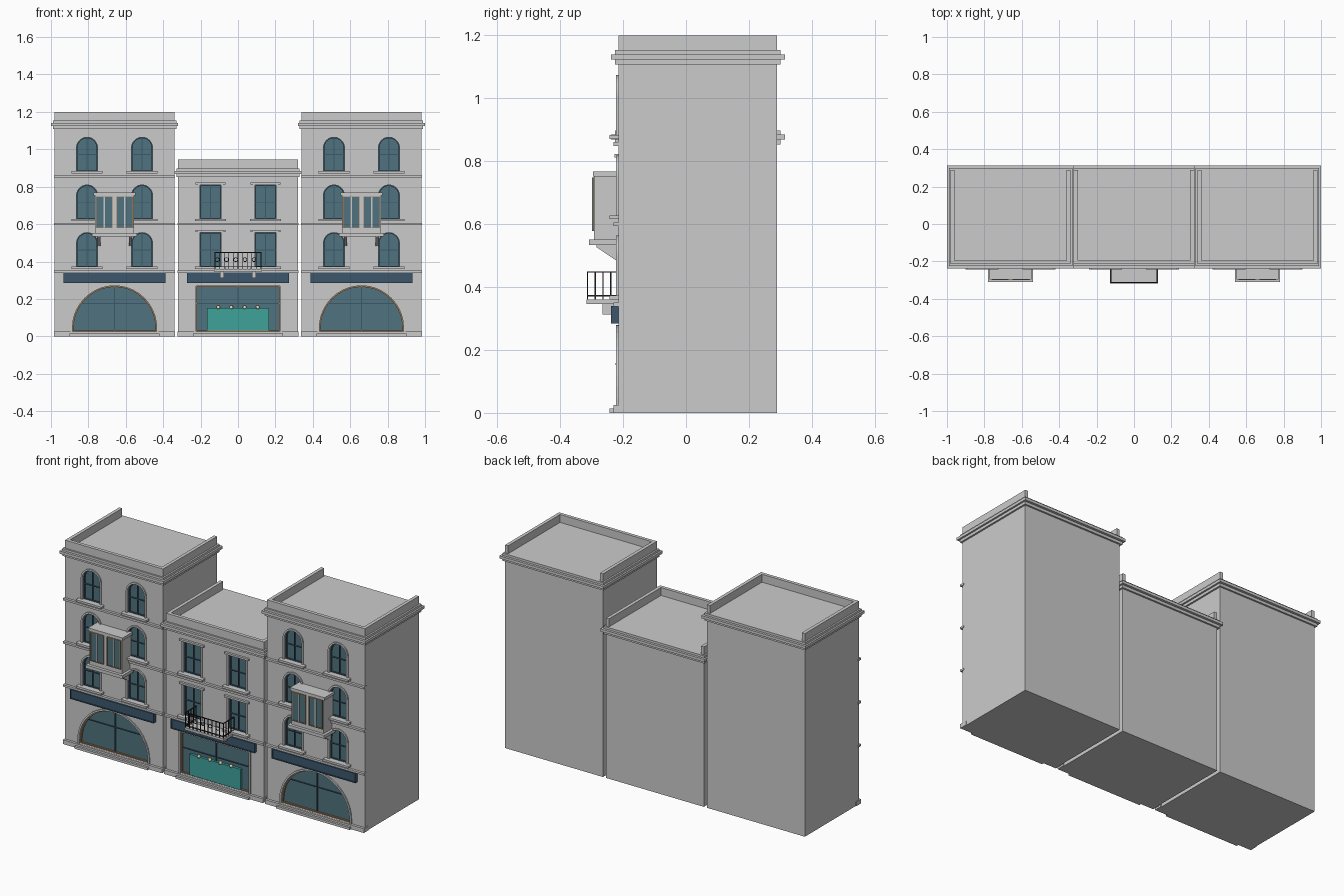
import bpy, bmesh, math
from mathutils import Matrix, Vector

if "Cube" in bpy.data.objects:
    bpy.data.objects.remove(bpy.data.objects["Cube"])

FY, BY = -0.215, 0.29          # front and back wall planes
CY = (FY + BY) / 2


def mat(name, rgb):
    m = bpy.data.materials.new(name)
    m.diffuse_color = (*rgb, 1)
    m.use_nodes = True
    m.node_tree.nodes["Principled BSDF"].inputs["Base Color"].default_value = m.diffuse_color
    return m


GLASS = mat("glass", (0.08, 0.17, 0.21))
NAVY = mat("navy", (0.045, 0.095, 0.15))
TEAL = mat("teal", (0.05, 0.36, 0.33))
WOOD = mat("wood", (0.42, 0.22, 0.1))
IRON = mat("iron", (0.02, 0.02, 0.02))
CREAM = mat("cream", (0.85, 0.75, 0.5))


def finish(name, bm, m=None):
    bmesh.ops.recalc_face_normals(bm, faces=bm.faces)
    me = bpy.data.meshes.new(name)
    bm.to_mesh(me)
    bm.free()
    ob = bpy.data.objects.new(name, me)
    bpy.context.collection.objects.link(ob)
    if m:
        me.materials.append(m)
    return ob


def add_box(bm, x0, x1, y0, y1, z0, z1):
    c = Vector(((x0 + x1) / 2, (y0 + y1) / 2, (z0 + z1) / 2))
    s = Matrix.Diagonal((x1 - x0, y1 - y0, z1 - z0, 1))
    bmesh.ops.create_cube(bm, size=1, matrix=Matrix.Translation(c) @ s)


def box(name, *dims, m=None):
    bm = bmesh.new()
    add_box(bm, *dims)
    return finish(name, bm, m)


def outline(cx, hw, z0, z1, arch, n=20):
    """Opening outline in x,z: rectangle or round-headed."""
    if not arch:
        return [(cx - hw, z0), (cx + hw, z0), (cx + hw, z1), (cx - hw, z1)]
    zs = z1 - hw
    arc = [(cx + hw * math.cos(math.pi * i / n), zs + hw * math.sin(math.pi * i / n)) for i in range(n + 1)]
    return [(cx - hw, z0), (cx + hw, z0)] + arc


def add_prism(bm, pts, y0, y1):
    a = [bm.verts.new((x, y0, z)) for x, z in pts]
    b = [bm.verts.new((x, y1, z)) for x, z in pts]
    bm.faces.new(a)
    bm.faces.new(b[::-1])
    for i in range(len(pts)):
        j = (i + 1) % len(pts)
        bm.faces.new((a[i], b[i], b[j], a[j]))


def prism(name, pts, y0, y1, m=None):
    bm = bmesh.new()
    add_prism(bm, pts, y0, y1)
    return finish(name, bm, m)


def ring(name, outer, inner, y0, y1, m=None):
    bm = bmesh.new()
    loops = [[bm.verts.new((x, y, z)) for x, z in p] for p, y in
             ((outer, y0), (inner, y0), (inner, y1), (outer, y1))]
    n = len(outer)
    for k in range(4):
        p, q = loops[k], loops[(k + 1) % 4]
        for i in range(n):
            j = (i + 1) % n
            bm.faces.new((p[i], p[j], q[j], q[i]))
    return finish(name, bm, m)


def opening(name, cx, hw, z0, z1, arch, trim, frame, fmat, bar_z):
    """Glass, sash frame, glazing bars and raised surround of one opening."""
    o = outline(cx, hw, z0, z1, arch)
    prism(name + "_glass", o, -0.2, -0.188, GLASS)
    ring(name + "_frame", o, outline(cx, hw - frame, z0 + frame, z1 - frame, arch), -0.209, -0.199, fmat)
    ring(name + "_surround", outline(cx, hw + trim, z0 - 0.005, z1 + trim, arch),
         outline(cx, hw, z0, z1, arch), -0.222, FY + 0.002)
    bm = bmesh.new()
    w = 0.002
    add_box(bm, cx - w, cx + w, -0.206, -0.199, z0, z1 - frame)
    h = hw
    zs = z1 - hw
    if arch and bar_z > zs:
        h = math.sqrt(hw ** 2 - (bar_z - zs) ** 2)
    add_box(bm, cx - h, cx + h, -0.206, -0.199, bar_z - w, bar_z + w)
    finish(name + "_bars", bm, NAVY)


def building(tag, cx, top, arch, rows):
    # body with recessed openings
    body = box(tag + "_body", cx - 0.32, cx + 0.32, FY, BY, 0, top + 0.01)
    specs = [("shopfront", cx, 0.225, 0.026, 0.27, 0.01, 0.006, WOOD, 0.175)]
    for r in range(rows):
        z = 0.372 + 0.255 * r
        for s in (-1, 1):
            specs.append((f"window_{r}_{'left' if s < 0 else 'right'}", cx + s * 0.147,
                          0.056, z, z + 0.182, 0.01, 0.005, NAVY, z + 0.09))
    bm = bmesh.new()
    for s in specs:
        add_prism(bm, outline(s[1], s[2], s[3], s[4], arch), FY - 0.05, -0.19)
    cutter = finish(tag + "_cutter", bm)
    cutter.hide_render = True
    mod = body.modifiers.new("openings", "BOOLEAN")
    mod.operation, mod.solver, mod.object = "DIFFERENCE", "EXACT", cutter
    bpy.context.view_layer.objects.active = body
    bpy.ops.object.modifier_apply(modifier=mod.name)
    bpy.data.objects.remove(cutter)

    for n, x, hw, z0, z1, trim, fr, fm, bz in specs:
        opening(f"{tag}_{n}", x, hw, z0, z1, arch, trim, fr, fm, bz)
        if n != "shopfront":
            box(f"{tag}_{n}_sill", x - 0.083, x + 0.083, -0.243, FY + 0.01, z0 - 0.011, z0 + 0.001)
            if not arch:
                box(f"{tag}_{n}_lintel", x - 0.08, x + 0.08, -0.228, FY + 0.01, z1 + 0.003, z1 + 0.014)
    # string courses, plinth and doorstep
    for r in range(rows):
        z = 0.345 + 0.255 * r
        box(f"{tag}_string_course_{r}", cx - 0.324, cx + 0.324, -0.23, FY + 0.01, z - 0.006, z + 0.006)
    box(tag + "_plinth", cx - 0.324, cx + 0.324, -0.23, FY + 0.03, 0, 0.025)
    box(tag + "_doorstep", cx - 0.24, cx + 0.24, -0.243, FY, 0, 0.014)
    # stepped cornice
    for i, (e, g, a, b) in enumerate(((0.01, 0.01, 0, 0.016), (0.02, 0.024, 0.016, 0.032), (0.01, 0.01, 0.032, 0.045))):
        box(f"{tag}_cornice_{i}", cx - 0.32 - e, cx + 0.32 + e, FY - g, BY + g, top + a, top + b)
    # parapet open at the back
    z0, z1 = top + 0.04, top + 0.092
    box(tag + "_parapet_front", cx - 0.32, cx + 0.32, FY, FY + 0.02, z0, z1)
    for s in (-1, 1):
        xs = sorted((cx + s * 0.32, cx + s * 0.3))
        box(f"{tag}_parapet_side_{s}", *xs, FY + 0.02, BY, z0, z1)
    # sign board with rim
    box(tag + "_sign_board", cx - 0.268, cx + 0.268, -0.234, FY, 0.288, 0.336, m=NAVY)
    ring(tag + "_sign_rim", outline(cx, 0.273, 0.284, 0.34, False),
         outline(cx, 0.268, 0.289, 0.335, False), -0.238, FY, NAVY)


def bay(tag, cx):
    # projecting oriel with two paired windows, floor slab and brackets
    box(tag + "_bay_body", cx - 0.105, cx + 0.105, -0.292, FY + 0.01, 0.55, 0.757)
    box(tag + "_bay_roof", cx - 0.113, cx + 0.113, -0.296, FY + 0.01, 0.752, 0.768)
    box(tag + "_bay_floor", cx - 0.12, cx + 0.12, -0.309, FY + 0.01, 0.533, 0.552)
    for s in (-1, 1):
        x = cx + s * 0.055
        o = outline(x, 0.045, 0.578, 0.748, False)
        prism(f"{tag}_bay_glass_{s}", o, -0.295, -0.29, GLASS)
        ring(f"{tag}_bay_frame_{s}", o, outline(x, 0.041, 0.582, 0.744, False), -0.299, -0.29, WOOD)
        box(f"{tag}_bay_mullion_{s}", x - 0.004, x + 0.004, -0.299, -0.29, 0.58, 0.746)
        bm = bmesh.new()
        xb = cx + s * 0.085
        prof = [(-0.285, 0.535), (FY + 0.005, 0.535), (FY + 0.005, 0.482), (FY - 0.003, 0.482), (-0.285, 0.527)]
        vs = [bm.verts.new((xb - 0.009, y, z)) for y, z in prof]
        f = bm.faces.new(vs)
        ex = bmesh.ops.extrude_face_region(bm, geom=[f])["geom"]
        bmesh.ops.translate(bm, vec=(0.018, 0, 0), verts=[v for v in ex if isinstance(v, bmesh.types.BMVert)])
        finish(f"{tag}_bay_bracket_{s}", bm)


building("left", -0.66, 1.108, True, 3)
building("middle", 0, 0.853, False, 2)
building("right", 0.66, 1.108, True, 3)
bay("left", -0.66)
bay("right", 0.66)

# shop counter and hanging lamps
box("counter_panel", -0.167, 0.167, -0.215, -0.199, 0.03, 0.152, m=TEAL)
bm = bmesh.new()
for i in range(4):
    bmesh.ops.create_uvsphere(bm, u_segments=12, v_segments=8, radius=0.01,
                              matrix=Matrix.Translation((-0.105 + 0.07 * i, -0.214, 0.155)))
finish("shop_lamps", bm, CREAM)

# balcony slab and brackets
box("balcony_slab", -0.128, 0.128, -0.317, FY + 0.01, 0.346, 0.36)
for s in (-1, 1):
    box(f"balcony_bracket_{s}", s * 0.085 - 0.01, s * 0.085 + 0.01, -0.265, FY + 0.01, 0.312, 0.347)

# wrought iron railing
bm = bmesh.new()
r, yf = 0.0022, -0.313
for z in (0.372, 0.448):
    add_box(bm, -0.125, 0.125, yf - r, yf + r, z - r, z + r)
    for x in (-0.123, 0.123):
        add_box(bm, x - r, x + r, yf, FY, z - r, z + r)
for i in range(11):
    x = -0.123 + 0.0246 * i
    add_box(bm, x - r * 0.8, x + r * 0.8, yf - r, yf + r, 0.359, 0.45)
for x in (-0.123, 0.123):
    for k in range(1, 5):
        y = yf + 0.0246 * k
        add_box(bm, x - r, x + r, y - r * 0.8, y + r * 0.8, 0.359, 0.45)
finish("balcony_railing", bm, IRON)
for i in range(0, 10, 2):
    bpy.ops.mesh.primitive_torus_add(location=(-0.1107 + 0.0246 * i, yf, 0.41), rotation=(math.pi / 2, 0, 0),
                                     major_radius=0.0105, minor_radius=0.0018, major_segments=16, minor_segments=6)
    t = bpy.context.object
    t.name = f"railing_ring_{i}"
    t.data.materials.append(IRON)
